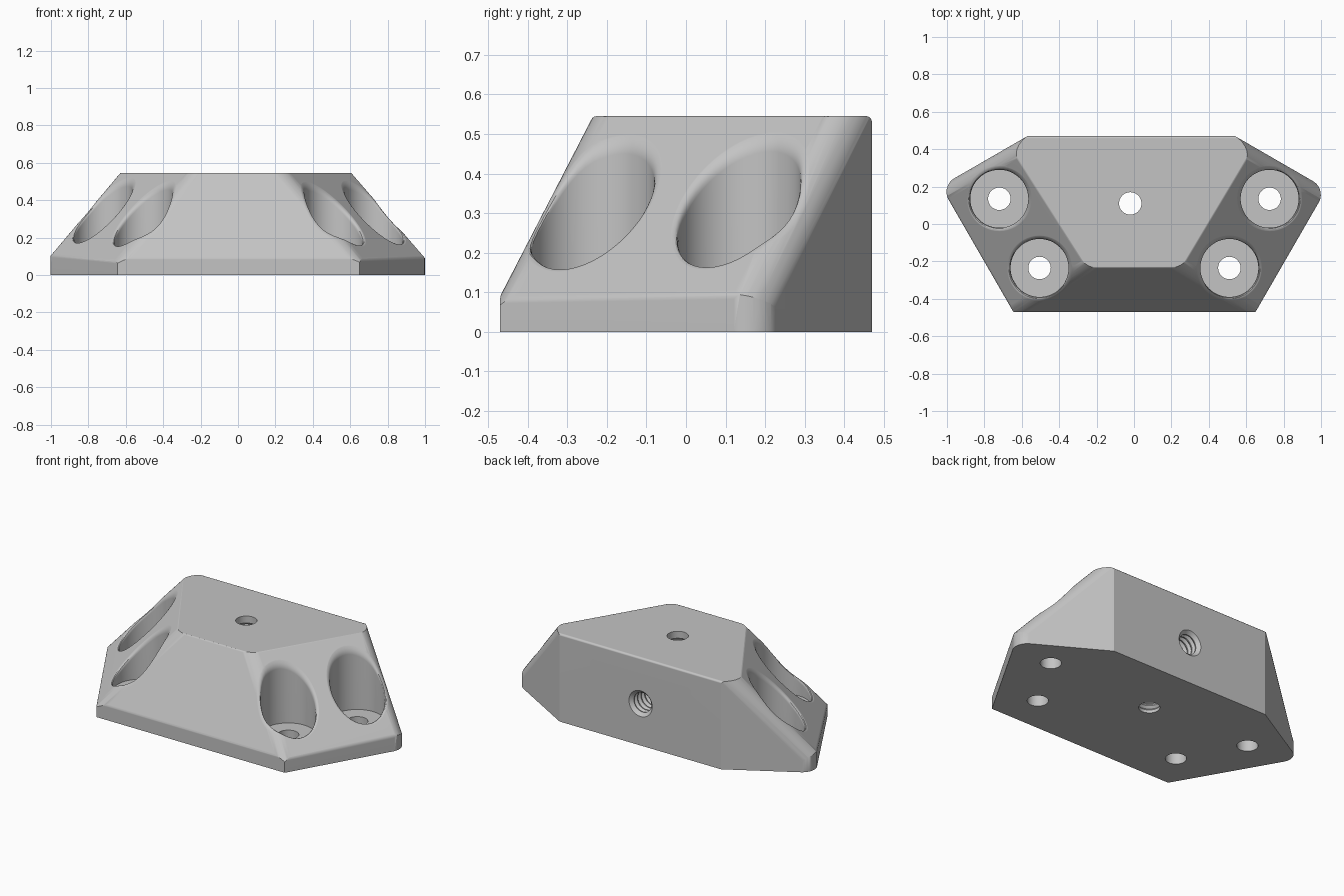
import bpy, bmesh, math
from mathutils import Vector

cube = bpy.data.objects.get("Cube")
if cube:
    bpy.data.objects.remove(cube)

HEIGHT, HALF_DEPTH, SIDES = 0.545, 0.47, 48

# one plain grey for the whole block
grey = bpy.data.materials.new("plain grey")
grey.use_nodes = True
grey.diffuse_color = (0.55, 0.55, 0.55, 1)
grey.node_tree.nodes["Principled BSDF"].inputs["Base Color"].default_value = grey.diffuse_color


def plane(normal, point):
    """Outward half-space as (unit normal, distance)."""
    n = Vector(normal).normalized()
    return n, n.dot(Vector(point))


def fillet(p, q, radius, steps=6):
    """Planes tangent to the round between two planes."""
    (n1, d1), (n2, d2) = p, q
    angle = n1.angle(n2)
    out = []
    for i in range(1, steps):
        t = i / steps
        a = math.sin((1 - t) * angle) / math.sin(angle)
        b = math.sin(t * angle) / math.sin(angle)
        out.append((a * n1 + b * n2, a * (d1 - radius) + b * (d2 - radius) + radius))
    return out


def make_object(name, bm):
    mesh = bpy.data.meshes.new(name)
    bmesh.ops.recalc_face_normals(bm, faces=bm.faces)
    bm.to_mesh(mesh)
    bm.free()
    mesh.materials.append(grey)
    obj = bpy.data.objects.new(name, mesh)
    bpy.context.collection.objects.link(obj)
    return obj


# planes of the block
top = plane((0, 0, 1), (0, 0, HEIGHT))
front = plane((0, -1, 0), (0, -HALF_DEPTH, 0))
back = plane((0, 1, 0), (0, HALF_DEPTH, 0))
front_slope = plane((0, -0.455, 0.235), (0, -HALF_DEPTH, 0.09))
planes = [top, front, back, front_slope]
rounds = fillet(top, back, 0.015, 4) + fillet(top, front_slope, 0.015, 4)
rounds += fillet(front, front_slope, 0.04, 4)
for s, front_x, back_x, top_x in ((1, 0.65, 0.54, 0.64), (-1, 0.645, 0.57, 0.663)):
    side = plane((s * 0.866, -0.5, 0), (s * front_x, -HALF_DEPTH, 0))
    rear = plane((s * 0.5, 0.866, 0), (s * back_x, HALF_DEPTH, 0))
    edge_a = Vector((s * top_x, 0.41, HEIGHT))
    edge_b = Vector((s * 0.275, -0.2, HEIGHT))
    low = Vector((s * (front_x + 0.175), -0.167, 0.09))
    n = (edge_a - edge_b).cross(low - edge_b)
    slope = plane(n if n.z > 0 else -n, low)
    planes += [side, rear, slope]
    rounds += fillet(side, rear, 0.085, 8) + fillet(slope, rear, 0.085, 8)
    rounds += fillet(slope, front_slope, 0.12, 8)
    rounds += fillet(slope, side, 0.04, 4) + fillet(slope, top, 0.015, 4)
planes += rounds

# block trimmed from a box by all planes
bm = bmesh.new()
bmesh.ops.create_cube(bm, size=4)
bmesh.ops.translate(bm, verts=bm.verts, vec=(0, 0, 2))
for n, d in planes:
    cut = bmesh.ops.bisect_plane(bm, geom=bm.verts[:] + bm.edges[:] + bm.faces[:], dist=1e-6,
                                 plane_co=n * d, plane_no=n, clear_outer=True)
    rim = [e for e in cut["geom_cut"] if isinstance(e, bmesh.types.BMEdge) and e.is_boundary]
    if len(rim) > 2:
        bmesh.ops.edgeloop_fill(bm, edges=rim)
block = make_object("mounting_block", bm)


def surface(x, y):
    """Height of the sloped top above a point."""
    return min((d - n.x * x - n.y * y) / n.z for n, d in planes if n.z > 0.01)


def cutter(name, rings):
    """Closed tube through rings of points."""
    bm = bmesh.new()
    loops = [[bm.verts.new(p) for p in ring] for ring in rings]
    for lo, hi in zip(loops, loops[1:]):
        for i in range(SIDES):
            j = (i + 1) % SIDES
            bm.faces.new((lo[i], lo[j], hi[j], hi[i]))
    bm.faces.new(loops[0][::-1])
    bm.faces.new(loops[-1])
    obj = make_object(name, bm)
    obj.hide_render = True
    return obj


ANGLES = [2 * math.pi * i / SIDES for i in range(SIDES)]


def ring(x, y, z, r):
    return [Vector((x + r * math.cos(a), y + r * math.sin(a), z)) for a in ANGLES]


def counterbore(name, x, y, r=0.155, w=0.025, floor=0.11):
    """Screw hole with a wide pocket and a rounded rim."""
    def height(radius):
        return [surface(p.x, p.y) for p in ring(x, y, 0, radius)]
    inner, outer = height(r), height(r + w)
    rings = [ring(x, y, -0.1, 0.06), ring(x, y, floor, 0.06), ring(x, y, floor, r)]
    for k in range(6):
        t = k / 5
        row = ring(x, y, 0, r + w * t * t)
        for p, h0, h1 in zip(row, inner, outer):
            p.z = (1 - t) ** 2 * (h0 - 0.03) + 2 * t * (1 - t) * h0 + t * t * (h1 + 0.001)
        rings.append(row)
    rings.append(ring(x, y, 1, r + w))
    return cutter(name, rings)


def thread(start, end, pitch=0.035):
    """Ridged (height, radius) profile of a threaded hole."""
    count = int((end - start) / pitch)
    rows = []
    for i in range(count):
        z = start + i * pitch
        rows += [(z, 0.06), (z + 0.2 * pitch, 0.06), (z + 0.6 * pitch, 0.073)]
    return rows + [(start + count * pitch, 0.06)]


cutters = [counterbore("screw_hole_cutter", x, y) for x, y in
           ((0.725, 0.135), (-0.72, 0.135), (0.51, -0.235), (-0.505, -0.235))]

# threaded hole from top to bottom
profile = [(-0.1, 0.06)] + thread(0.012, 0.535) + [(0.7, 0.06)]
cutters.append(cutter("top_thread_cutter", [ring(-0.02, 0.11, z, r) for z, r in profile]))

# threaded hole in the back with a chamfered mouth
profile = thread(0.13, 0.45) + [(0.45, 0.06), (HALF_DEPTH, 0.08), (0.6, 0.08)]
cutters.append(cutter("back_thread_cutter",
                      [[Vector((p.x - 0.017, z, p.y + 0.26)) for p in ring(0, 0, 0, r)]
                       for z, r in profile]))

# cut the holes, then smooth the rounds
bpy.ops.object.select_all(action="DESELECT")
block.select_set(True)
bpy.context.view_layer.objects.active = block
for tool in cutters:
    mod = block.modifiers.new(tool.name, "BOOLEAN")
    mod.operation, mod.solver, mod.object = "DIFFERENCE", "EXACT", tool
    bpy.ops.object.modifier_apply(modifier=mod.name)
for tool in cutters:
    bpy.data.objects.remove(tool)
bpy.ops.object.shade_smooth_by_angle(angle=math.radians(28))
weighted = block.modifiers.new("flat_faces", "WEIGHTED_NORMAL")
weighted.keep_sharp = True
